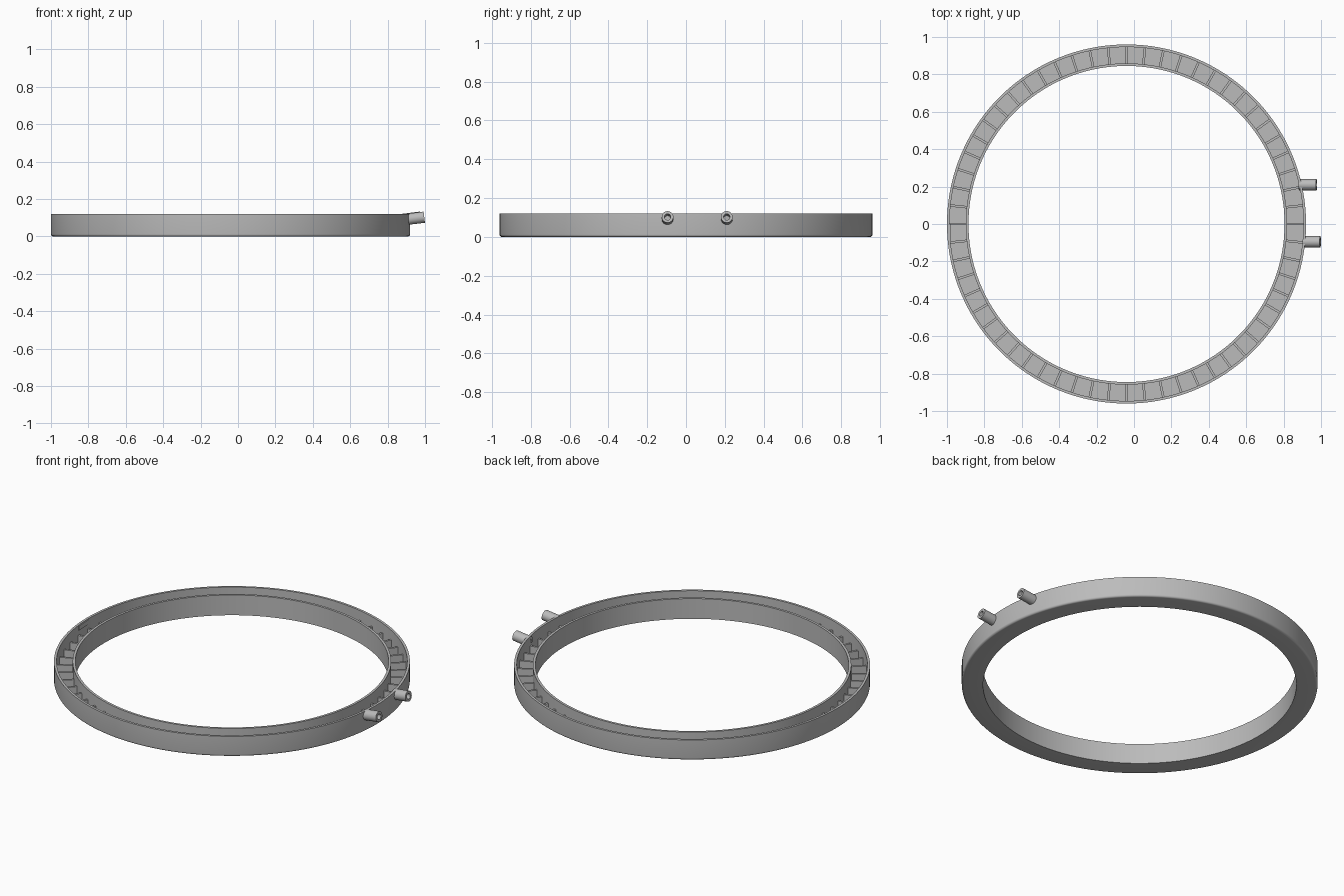
import bpy, bmesh, math
from mathutils import Matrix, Vector

cube = bpy.data.objects.get("Cube")
if cube:
    bpy.data.objects.remove(cube, do_unlink=True)

CENTRE = Vector((-0.04, 0, 0))
R_OUT, R_IN, WALL, HEIGHT = 0.96, 0.845, 0.014, 0.12
FLOOR, RIB_TOP, RIBS = 0.014, 0.062, 60

grey = bpy.data.materials.new("plain grey")
grey.use_nodes = True
grey.diffuse_color = (0.5, 0.5, 0.5, 1)
grey.node_tree.nodes["Principled BSDF"].inputs["Base Color"].default_value = grey.diffuse_color


def finish(bm, name, smooth=True):
    bmesh.ops.recalc_face_normals(bm, faces=bm.faces)
    mesh = bpy.data.meshes.new(name)
    bm.to_mesh(mesh)
    bm.free()
    mesh.materials.append(grey)
    ob = bpy.data.objects.new(name, mesh)
    bpy.context.collection.objects.link(ob)
    if smooth:
        bpy.ops.object.select_all(action='DESELECT')
        ob.select_set(True)
        bpy.context.view_layer.objects.active = ob
        bpy.ops.object.shade_smooth_by_angle(angle=math.radians(30))
    return ob


def lathe(name, profile, steps):
    """Revolve a closed (radius, height) outline about z."""
    bm = bmesh.new()
    rings = []
    for i in range(steps):
        a = math.tau * i / steps
        rings.append([bm.verts.new((r * math.cos(a), r * math.sin(a), z)) for r, z in profile])
    n = len(profile)
    for i in range(steps):
        a, b = rings[i], rings[(i + 1) % steps]
        for j in range(n):
            k = (j + 1) % n
            bm.faces.new((a[j], b[j], b[k], a[k]))
    return finish(bm, name)


# Channel ring: open-topped trough with a rounded outer bottom edge
F = 0.012
fillet = [(R_OUT - F + F * math.sin(t), F - F * math.cos(t))
          for t in (math.pi / 2 * i / 5 for i in range(6))]
profile = [(R_IN, 0)] + fillet + [
    (R_OUT, HEIGHT), (R_OUT - WALL, HEIGHT), (R_OUT - WALL, FLOOR),
    (R_IN + WALL, FLOOR), (R_IN + WALL, HEIGHT), (R_IN, HEIGHT)]
ring = lathe("channel_ring", profile, 180)
ring.location = CENTRE


def add_block(bm, angle, r0, r1, width, z0, z1):
    turn = Matrix.Rotation(angle, 4, 'Z')
    place = Matrix.Translation(((r0 + r1) / 2, 0, (z0 + z1) / 2))
    size = Matrix.Diagonal((r1 - r0, width, z1 - z0, 1))
    bmesh.ops.create_cube(bm, size=1, matrix=turn @ place @ size)


# Low ribs dividing the trough
bm = bmesh.new()
for i in range(RIBS):
    add_block(bm, math.tau * i / RIBS, R_IN + WALL / 2, R_OUT - WALL / 2, 0.013,
              FLOOR / 2, RIB_TOP)
finish(bm, "channel_ribs", False).location = CENTRE

# Small tab on the inside of the outer wall
bm = bmesh.new()
add_block(bm, math.radians(183), R_OUT - WALL - 0.005, R_OUT - WALL + 0.004, 0.1, 0.09, 0.117)
finish(bm, "inner_tab", False).location = CENTRE

# Two hollow spouts, tilted slightly upward
TILT = math.radians(7)
for name, end_x, y, length in (("rear_spout", 0.976, 0.21, 0.094),
                               ("front_spout", 0.996, -0.095, 0.09)):
    tube = [(0.016, -length), (0.03, -length), (0.03, 0), (0.016, 0)]
    spout = lathe(name, tube, 32)
    spout.rotation_euler = (0, math.pi / 2 - TILT, 0)
    spout.location = (end_x, y, 0.103)
